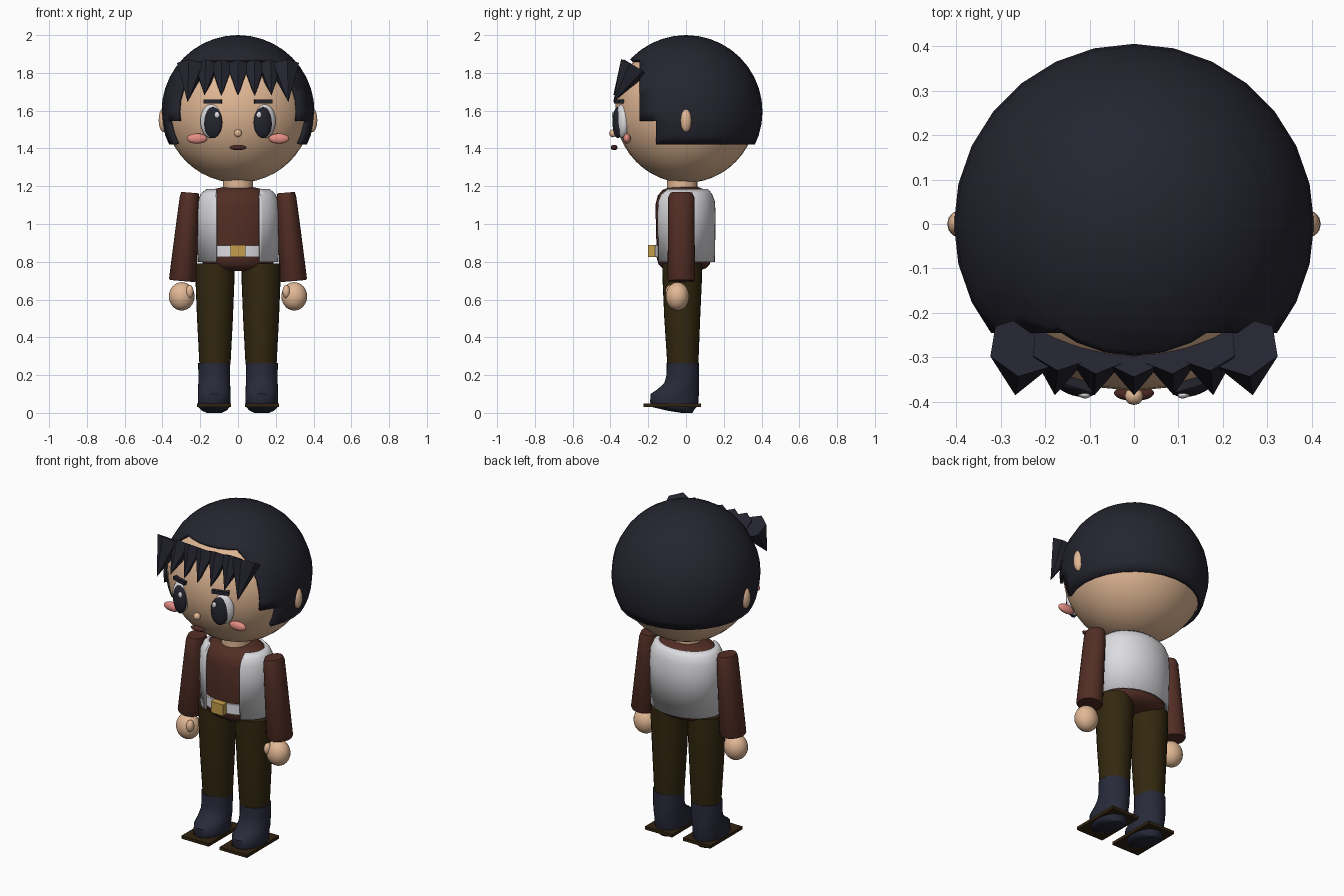
import bpy, bmesh, math
from mathutils import Matrix, Vector

if "Cube" in bpy.data.objects:
    bpy.data.objects.remove(bpy.data.objects["Cube"])


def colour(name, r, g, b):
    m = bpy.data.materials.new(name)
    m.diffuse_color = (r, g, b, 1)
    m.use_nodes = True
    m.node_tree.nodes["Principled BSDF"].inputs["Base Color"].default_value = m.diffuse_color
    return m


SKIN = colour("skin", .76, .48, .30)
HAIR = colour("dark_hair", .018, .018, .029)
SHIRT = colour("brown_shirt", .085, .027, .018)
VEST = colour("pale_vest", .72, .72, .75)
TROUSER = colour("olive_trousers", .033, .021, .005)
BOOT = colour("navy_boot", .021, .023, .042)
SOLE = colour("sole_brown", .03, .016, .005)
GOLD = colour("gold", .55, .34, .07)
PINK = colour("cheek_pink", .78, .27, .23)
LIPS = colour("mouth_brown", .075, .022, .018)


def finish(name, bm, mat, smooth=True, angle=45):
    me = bpy.data.meshes.new(name)
    bm.to_mesh(me)
    bm.free()
    me.materials.append(mat)
    ob = bpy.data.objects.new(name, me)
    bpy.context.collection.objects.link(ob)
    if smooth:
        bpy.ops.object.select_all(action='DESELECT')
        ob.select_set(True)
        bpy.context.view_layer.objects.active = ob
        bpy.ops.object.shade_smooth_by_angle(angle=math.radians(angle))
    return ob


def ball(name, mat, loc, size, turn=0, seg=24, rings=16):
    bm = bmesh.new()
    m = Matrix.Translation(loc) @ Matrix.Rotation(turn, 4, 'Z') @ Matrix.Diagonal((*size, 1))
    bmesh.ops.create_uvsphere(bm, u_segments=seg, v_segments=rings, radius=1, matrix=m)
    return finish(name, bm, mat)


def box(name, mat, loc, size, turn=0):
    bm = bmesh.new()
    m = Matrix.Translation(loc) @ Matrix.Rotation(turn, 4, 'Z') @ Matrix.Diagonal((*size, 1))
    bmesh.ops.create_cube(bm, size=1, matrix=m)
    return finish(name, bm, mat, smooth=False)


def loft(rings, n=28, caps=True):
    """Stack of ellipses: (z, centre y, x radius, y radius), bottom to top."""
    bm = bmesh.new()
    loops = []
    for z, cy, rx, ry in rings:
        loops.append([bm.verts.new((rx * math.cos(2 * math.pi * i / n),
                                    cy + ry * math.sin(2 * math.pi * i / n), z)) for i in range(n)])
    for a, b in zip(loops, loops[1:]):
        for i in range(n):
            j = (i + 1) % n
            bm.faces.new((a[i], a[j], b[j], b[i]))
    if caps:
        bm.faces.new(loops[0][::-1])
        bm.faces.new(loops[-1])
    return bm


def cut(bm, co, no):
    bmesh.ops.bisect_plane(bm, geom=bm.verts[:] + bm.edges[:] + bm.faces[:], dist=1e-5,
                           plane_co=co, plane_no=no)


def drop(bm, rule):
    gone = [f for f in bm.faces if rule(f.calc_center_median())]
    bmesh.ops.delete(bm, geom=gone, context='FACES')


def thicken(ob, t):
    m = ob.modifiers.new("thickness", 'SOLIDIFY')
    m.thickness = t
    m.offset = -1


# Head, neck and hair cap with a stepped opening around the face
ball("head", SKIN, (0, 0, 1.603), (.388, .375, .385), seg=32, rings=24)
finish("neck", loft([(1.15, -.02, .08, .08), (1.27, -.02, .08, .08)]), SKIN)

bm = bmesh.new()
bmesh.ops.create_uvsphere(bm, u_segments=28, v_segments=20, radius=.405,
                          matrix=Matrix.Translation((0, 0, 1.595)))
for co, no in (((0, 0, 1.42), (0, 0, 1)), ((0, 0, 1.545), (0, 0, 1)), ((0, 0, 1.87), (0, 0, 1)),
               ((0, -.245, 0), (0, 1, 0)), ((0, -.16, 0), (0, 1, 0))):
    cut(bm, co, no)
drop(bm, lambda c: c.z < 1.42 or (c.z < 1.545 and c.y < -.16) or (c.z < 1.87 and c.y < -.245))
thicken(finish("hair_cap", bm, HAIR), .018)

# Fringe of tapered locks
for i in range(-3, 4):
    outer = abs(i) == 3
    base = Vector((i * .083, -.275, 1.832))
    tip = Vector((i * .089, -.385, 1.645 if outer else 1.68))
    if not outer:
        base.y -= .012 * (2 - abs(i)) / 2
    axis = tip - base
    bm = bmesh.new()
    m = Matrix.Translation((base + tip) / 2) @ axis.to_track_quat('Z', 'Y').to_matrix().to_4x4()
    bmesh.ops.create_cone(bm, cap_ends=True, segments=6, radius1=.08 if outer else .068,
                          radius2=0, depth=axis.length, matrix=m)
    finish("fringe_lock", bm, HAIR, smooth=False)

# Middle of the face
ball("nose", SKIN, (0, -.387, 1.48), (.021, .02, .021), seg=12, rings=8)
ball("mouth", LIPS, (0, -.38, 1.405), (.045, .018, .014))

# Belt with buckle, shirt and open vest
finish("shirt", loft([(.75, -.01, .09, .07), (.765, -.01, .165, .115), (.785, -.01, .187, .135),
                      (.82, -.01, .19, .145), (1.10, -.01, .205, .152), (1.15, -.01, .188, .14),
                      (1.18, -.01, .15, .115), (1.195, -.01, .08, .075)]), SHIRT, angle=60)
finish("belt", loft([(.825, -.01, .2, .157), (.885, -.01, .2, .157)]), VEST)
box("buckle", GOLD, (0, -.18, .857), (.08, .04, .066))

bm = loft([(.80, -.01, .214, .163), (1.05, -.01, .22, .167), (1.12, -.01, .215, .163),
           (1.16, -.01, .197, .148), (1.185, -.01, .168, .126)], n=40, caps=False)
for x in (-.115, .115):
    cut(bm, (x, 0, 0), (1, 0, 0))
drop(bm, lambda c: abs(c.x) < .115 and c.y < 0)
thicken(finish("vest", bm, VEST), .012)

for s in (-1, 1):
    # Side of the face
    ball("ear", SKIN, (s * .393, 0, 1.55), (.027, .03, .064), seg=12, rings=10)
    ball("eye_white", VEST, (s * .14, -.338, 1.545), (.061, .035, .091), s * .3)
    ball("iris", HAIR, (s * .132, -.361, 1.537), (.051, .025, .082), s * .3)
    ball("eye_glint", VEST, (s * .112, -.384, 1.577), (.014, .008, .017), s * .2, 12, 8)
    box("eyebrow", HAIR, (s * .133, -.354, 1.648), (.096, .025, .02), s * .3)
    ball("cheek", PINK, (s * .217, -.312, 1.452), (.053, .02, .027))

    # Arm and hand
    arm = finish("sleeve", loft([(-.235, 0, .066, .068), (-.225, 0, .072, .073), (.1, 0, .058, .07),
                                 (.21, 0, .052, .069), (.235, 0, .046, .058)]), SHIRT)
    arm.location = (s * .274, -.025, .932)
    arm.rotation_euler = (0, -s * .085, 0)
    ball("hand", SKIN, (s * .298, -.045, .617), (.068, .062, .075))
    ball("thumb", SKIN, (s * .256, -.085, .642), (.021, .024, .035), seg=14, rings=10)

    # Leg and boot
    leg = finish("trouser_leg", loft([(.25, -.017, .08, .08), (.27, -.017, .083, .083),
                                      (.5, -.02, .095, .095), (.7, -.02, .103, .104),
                                      (.79, -.02, .104, .105)]), TROUSER)
    boot = finish("boot", loft([(0, .005, .04, .03), (.012, -.03, .065, .07), (.03, -.06, .082, .115),
                                (.055, -.062, .086, .128), (.1, -.06, .087, .128),
                                (.125, -.04, .086, .11), (.16, -.022, .084, .092),
                                (.2, -.017, .084, .086), (.265, -.017, .085, .085)]), BOOT, angle=50)
    leg.location.x = s * .122
    boot.location.x = s * .126

    # Sole as a rectangular frame around the boot
    for dx in (-1, 1):
        box("sole_side", SOLE, (s * .126 + dx * .07, -.072, .041), (.04, .305, .018))
    for y in (-.2, .055):
        box("sole_end", SOLE, (s * .126, y, .041), (.1, .05, .018))
